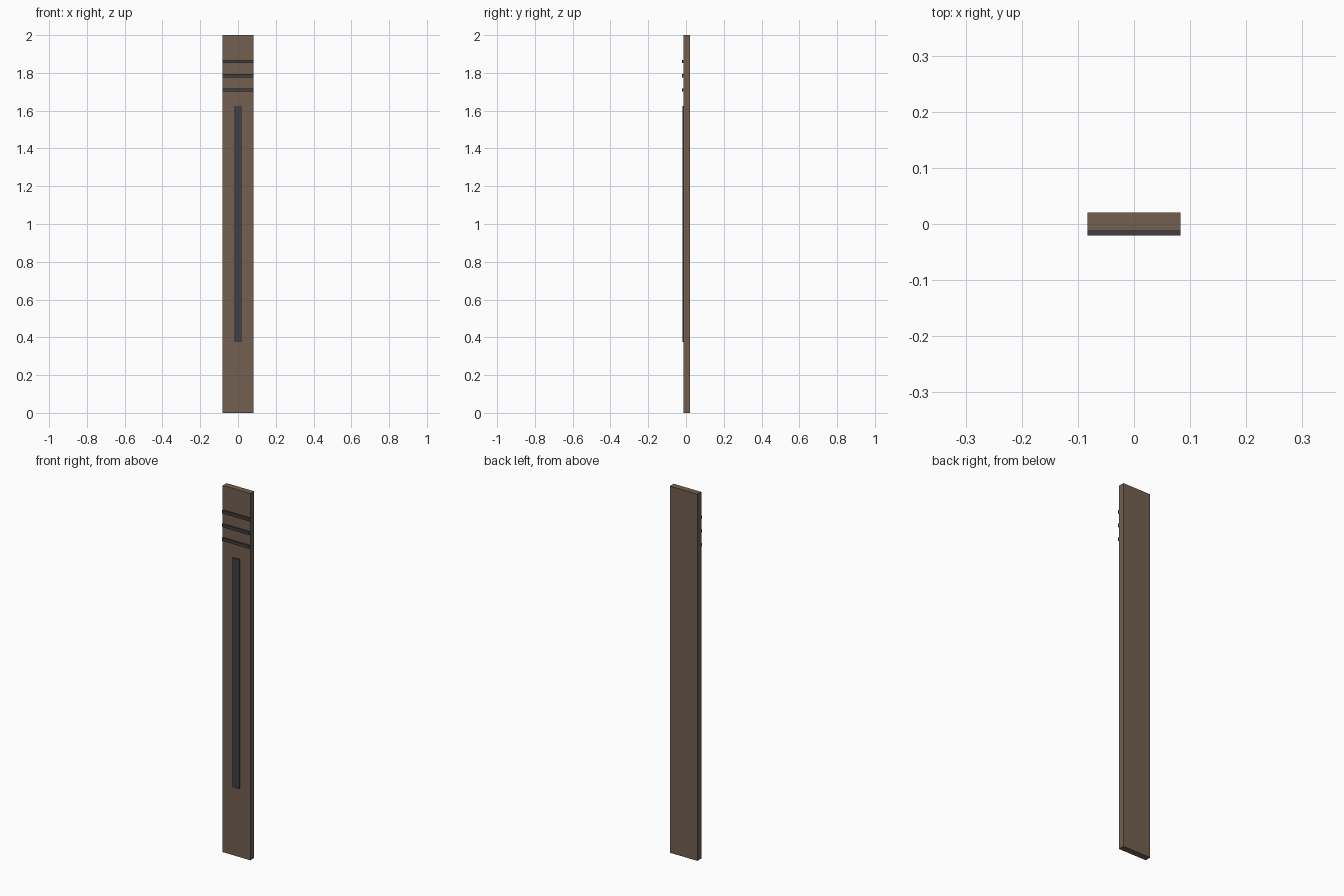
import bpy

if "Cube" in bpy.data.objects:
    bpy.data.objects.remove(bpy.data.objects["Cube"])


def material(name, rgb):
    m = bpy.data.materials.new(name)
    m.diffuse_color = (*rgb, 1)
    m.use_nodes = True
    m.node_tree.nodes["Principled BSDF"].inputs["Base Color"].default_value = m.diffuse_color
    return m


def box(name, lo, hi, mat):
    """Box spanning two opposite corners."""
    bpy.ops.mesh.primitive_cube_add(size=1, location=[(a + b) / 2 for a, b in zip(lo, hi)])
    ob = bpy.context.object
    ob.name = name
    ob.scale = [b - a for a, b in zip(lo, hi)]
    bpy.ops.object.transform_apply(location=False, rotation=False, scale=True)
    ob.data.materials.append(mat)
    return ob


wood = material("brown_wood", (0.17, 0.117, 0.08))
dark = material("dark_trim", (0.05, 0.05, 0.058))

HALF_W = 0.0833    # half width of the board
BACK = 0.0208      # back face of the board
FACE = -0.0125     # front face of the board
FRONT = -0.0208    # front of the raised bands

# Main plank
box("plank", (-HALF_W, FACE, 0), (HALF_W, BACK, 2), wood)

# Long raised centre strip
box("centre_strip", (-0.021, -0.0192, 0.375), (0.021, FACE, 1.625), dark)

# Three raised cross bands near the top
for i in range(3):
    z = 1.71 + i * 0.075
    box(f"cross_band_{i + 1}", (-HALF_W, FRONT, z - 0.0085), (HALF_W, FACE, z + 0.0085), dark)
